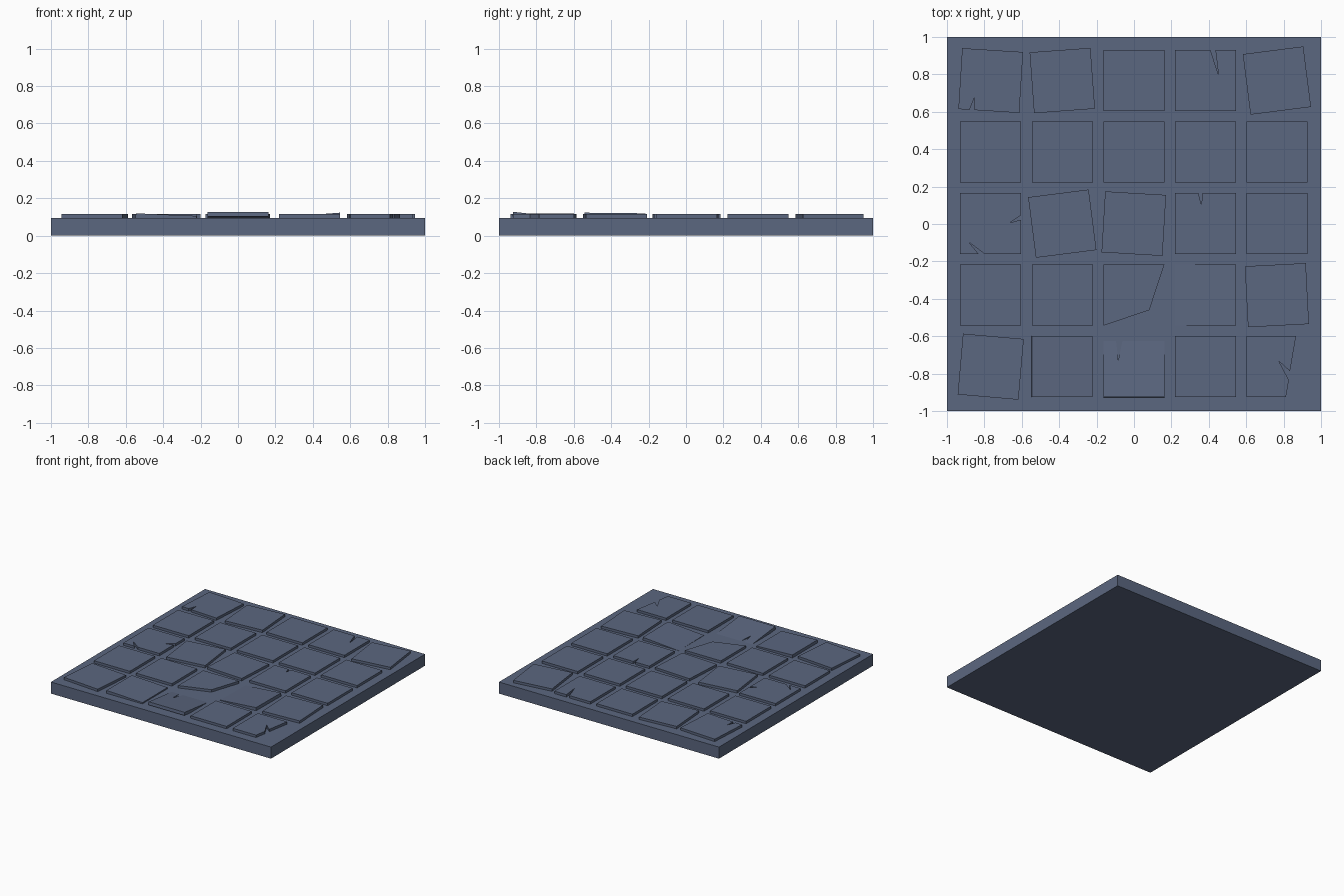
import bpy, bmesh, math
from mathutils import Matrix

if "Cube" in bpy.data.objects:
    bpy.data.objects.remove(bpy.data.objects["Cube"])

mat = bpy.data.materials.new("slate blue")
mat.diffuse_color = (0.105, 0.135, 0.215, 1)
mat.use_nodes = True
mat.node_tree.nodes["Principled BSDF"].inputs["Base Color"].default_value = mat.diffuse_color

H = 0.163        # half tile width
PITCH = 0.3825   # tile spacing
TOP = 0.115      # tile top height
THICK = 0.025


def prism(name, pts, z_low, z_high, matrix=Matrix()):
    bm = bmesh.new()
    face = bm.faces.new([bm.verts.new((x, y, z_low)) for x, y in pts])
    ext = bmesh.ops.extrude_face_region(bm, geom=[face])
    verts = [v for v in ext["geom"] if isinstance(v, bmesh.types.BMVert)]
    bmesh.ops.translate(bm, verts=verts, vec=(0, 0, z_high - z_low))
    bmesh.ops.recalc_face_normals(bm, faces=bm.faces)
    bm.transform(matrix)
    me = bpy.data.meshes.new(name)
    bm.to_mesh(me)
    bm.free()
    me.materials.append(mat)
    ob = bpy.data.objects.new(name, me)
    bpy.context.collection.objects.link(ob)


def outline(bottom=(), right=(), top=()):
    """Square tile outline with crack notches inserted along its edges."""
    return [(-H, -H), *bottom, (H, -H), *right, (H, H), *top, (-H, H)]


# cracked and broken tiles, keyed by (row from back, column from left)
shapes = {
    (0, 0): outline(bottom=[(-.103, -H), (-.08, -.091), (-.076, -H)]),
    (0, 3): outline(top=[(.054, H), (.07, .032), (.027, H)]),
    (2, 0): outline(bottom=[(-.064, -H), (-.118, -.098), (-.032, -H)],
                    right=[(H, .021), (.102, .005), (H, .046)]),
    (2, 3): outline(top=[(-.016, H), (-.021, .1), (-.037, H)]),
    (4, 2): outline(top=[(-.055, H), (-.083, .035), (-.098, H)]),
    (3, 2): [(-H, -H), (.083, -.08), (H, H), (-H, H)],
    (4, 4): [(-H, -H), (.048, -H), (.064, -.072), (.011, .029),
             (.07, -.024), (.102, H), (-H, H)],
}
# tiles turned flat, in degrees
turns = {(0, 0): -3.6, (0, 1): 4.2, (0, 4): 7.3, (2, 1): 7.3, (2, 2): -3.4,
         (3, 4): 3, (4, 0): -5}
# tipped tiles: slope about x, slope about y, centre height of the top
tilts = {(4, 2): (6.2, 0, .110), (4, 1): (0, 2.4, .1125), (3, 3): (0.6, -4.3, .109)}

# base slab
prism("base_slab", [(-1, -1), (1, -1), (1, 1), (-1, 1)], 0, 0.095)

# floor tiles
for r in range(5):
    for c in range(5):
        k = (r, c)
        tx, ty, z = tilts.get(k, (0, 0, TOP))
        m = (Matrix.Translation(((c - 2) * PITCH - .001, (2 - r) * PITCH + .002, z))
             @ Matrix.Rotation(math.radians(tx), 4, 'X').inverted()
             @ Matrix.Rotation(math.radians(ty), 4, 'Y')
             @ Matrix.Rotation(math.radians(turns.get(k, 0)), 4, 'Z'))
        prism(f"floor_tile_{r}_{c}", shapes.get(k, outline()), -THICK, 0, m)
